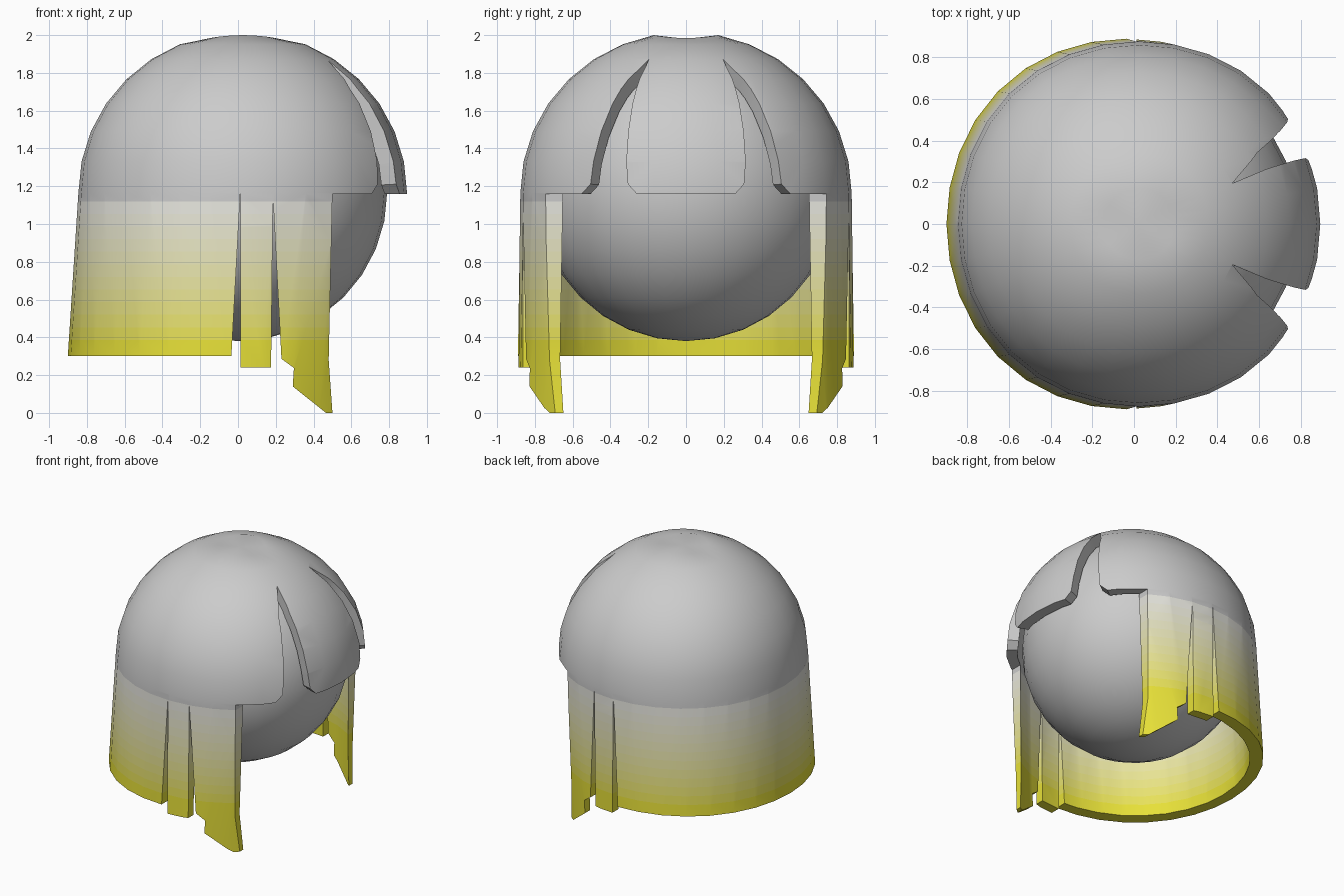
import bpy, bmesh
from math import sin, cos, pi, sqrt, radians
from mathutils import Vector

if "Cube" in bpy.data.objects:
    bpy.data.objects.remove(bpy.data.objects["Cube"])

SEG = 32
ZC = 1.165          # height where the dome meets the hanging wall


def make_object(name, bm):
    bmesh.ops.recalc_face_normals(bm, faces=bm.faces)
    me = bpy.data.meshes.new(name)
    bm.to_mesh(me)
    bm.free()
    ob = bpy.data.objects.new(name, me)
    bpy.context.collection.objects.link(ob)
    return ob


def prism(name, a, b):
    """Solid between two matching loops of points."""
    bm = bmesh.new()
    va, vb = [bm.verts.new(p) for p in a], [bm.verts.new(p) for p in b]
    bm.faces.new(va)
    bm.faces.new(vb[::-1])
    for i in range(len(a)):
        j = (i + 1) % len(a)
        bm.faces.new((va[i], vb[i], vb[j], va[j]))
    ob = make_object(name, bm)
    ob.hide_render = True
    return ob


def skin(bm, rx, ry, rz, pole_z, outer):
    """Dome with a wall hanging below it; returns the bottom ring."""
    rings = []
    for k in range(1, 10):
        el = pi / 2 - k * pi / 16
        ring = []
        for s in range(SEG):
            a = 2 * pi * s / SEG
            c, n = cos(a), sin(a)
            if k < 9:
                bulge = 1 + 0.012 * sin(2 * a) ** 2
                x, y = 0.025 + rx * cos(el) * c * bulge, ry * cos(el) * n * bulge
                z = ZC + rz * sin(el)
                if k == 1:
                    z -= 0.015 * c * c      # shallow parting on the crown
            else:
                z = -0.1
                t = (ZC - z) / 0.865        # wall sweeps backward as it drops
                shift = t if outer else t * max(0, -c)
                bulge = 1 + 0.012 * sin(2 * a) ** 2
                flare = 0.013 * t if outer else 0
                x = 0.025 - 0.06 * shift + (rx - 0.004 * t) * c * bulge
                y = (ry + flare) * n * bulge
            ring.append(bm.verts.new((x, y, z)))
        rings.append(ring)
    pole = bm.verts.new((0.02, 0, pole_z))
    for s in range(SEG):
        t = (s + 1) % SEG
        bm.faces.new((pole, rings[0][s], rings[0][t]))
        for r0, r1 in zip(rings, rings[1:]):
            bm.faces.new((r0[s], r1[s], r1[t], r0[t]))
    return rings[-1]


# Head
bpy.ops.mesh.primitive_uv_sphere_add(segments=32, ring_count=16, radius=0.79, location=(0, 0, 1.17))
head = bpy.context.object
head.name = "head"
bpy.ops.object.shade_smooth()

# Thick hair shell
bm = bmesh.new()
o = skin(bm, 0.87, 0.877, 0.851, 1.98, True)
i = skin(bm, 0.785, 0.81, 0.77, 1.92, False)
for s in range(SEG):
    t = (s + 1) % SEG
    bm.faces.new((o[s], i[s], i[t], o[t]))
hair = make_object("hair", bm)

# Side outline: back curtain, narrow strand, pointed front strand, face opening
side = [(-1.3, .3), (-.035, .3), (.012, 1.16), (.013, .24), (.175, .24), (.185, 1.14),
        (.23, .286), (.296, .238), (.29, .14), (.466, 0), (.5, 0), (.48, .28),
        (.5, 1.16), (1.3, 1.16), (1.3, 2.3), (-1.3, 2.3)]
cutters = [(prism("side_outline", [(x, -1.2, z) for x, z in side],
                  [(x, 1.2, z) for x, z in side]), 'INTERSECT')]

# Two radial notches that separate the fringe
notch = [(.195, 1.87), (.26, 1.71), (.296, 1.5), (.307, 1.32), (.30, 1.21), (.254, 1.16), (.25, 1.1),
         (.54, 1.1), (.535, 1.16), (.49, 1.21), (.43, 1.5), (.34, 1.71)]
centre = Vector((0, 0, ZC))
for sgn in (1, -1):
    pts = [Vector((sqrt(.87 ** 2 - y * y - (z - ZC) ** 2), sgn * y, z - ZC)) for y, z in notch]
    cutters.append((prism("fringe_notch", [centre + p * .55 for p in pts],
                          [centre + p * 1.6 for p in pts]), 'DIFFERENCE'))

bpy.ops.object.select_all(action='DESELECT')
bpy.context.view_layer.objects.active = hair
hair.select_set(True)
for cutter, op in cutters:
    m = hair.modifiers.new("cut", 'BOOLEAN')
    m.operation, m.solver, m.object = op, 'EXACT', cutter
    bpy.ops.object.modifier_apply(modifier=m.name)
    bpy.data.objects.remove(cutter)

# Grey to yellow fade in bands
BANDS, HI, LO = 12, 1.12, 0.32
hair.data.materials.clear()
for k in range(BANDS + 1):
    f = k / BANDS
    mat = bpy.data.materials.new(f"hair_fade_{k}")
    mat.diffuse_color = (.8, .8 - .05 * f, .8 - .76 * f, 1)
    mat.use_nodes = True
    mat.node_tree.nodes["Principled BSDF"].inputs["Base Color"].default_value = mat.diffuse_color
    hair.data.materials.append(mat)
step = (HI - LO) / BANDS
bm = bmesh.new()
bm.from_mesh(hair.data)
bmesh.ops.triangulate(bm, faces=bm.faces)
for k in range(BANDS):
    bmesh.ops.bisect_plane(bm, geom=bm.verts[:] + bm.edges[:] + bm.faces[:], dist=1e-5,
                           plane_co=(0, 0, HI - k * step), plane_no=(0, 0, 1))
for f in bm.faces:
    z = f.calc_center_median().z
    f.material_index = 0 if z > HI else min(BANDS, int((HI - z) / step) + 1)
bm.to_mesh(hair.data)
bm.free()
bpy.ops.object.shade_smooth_by_angle(angle=radians(30))
